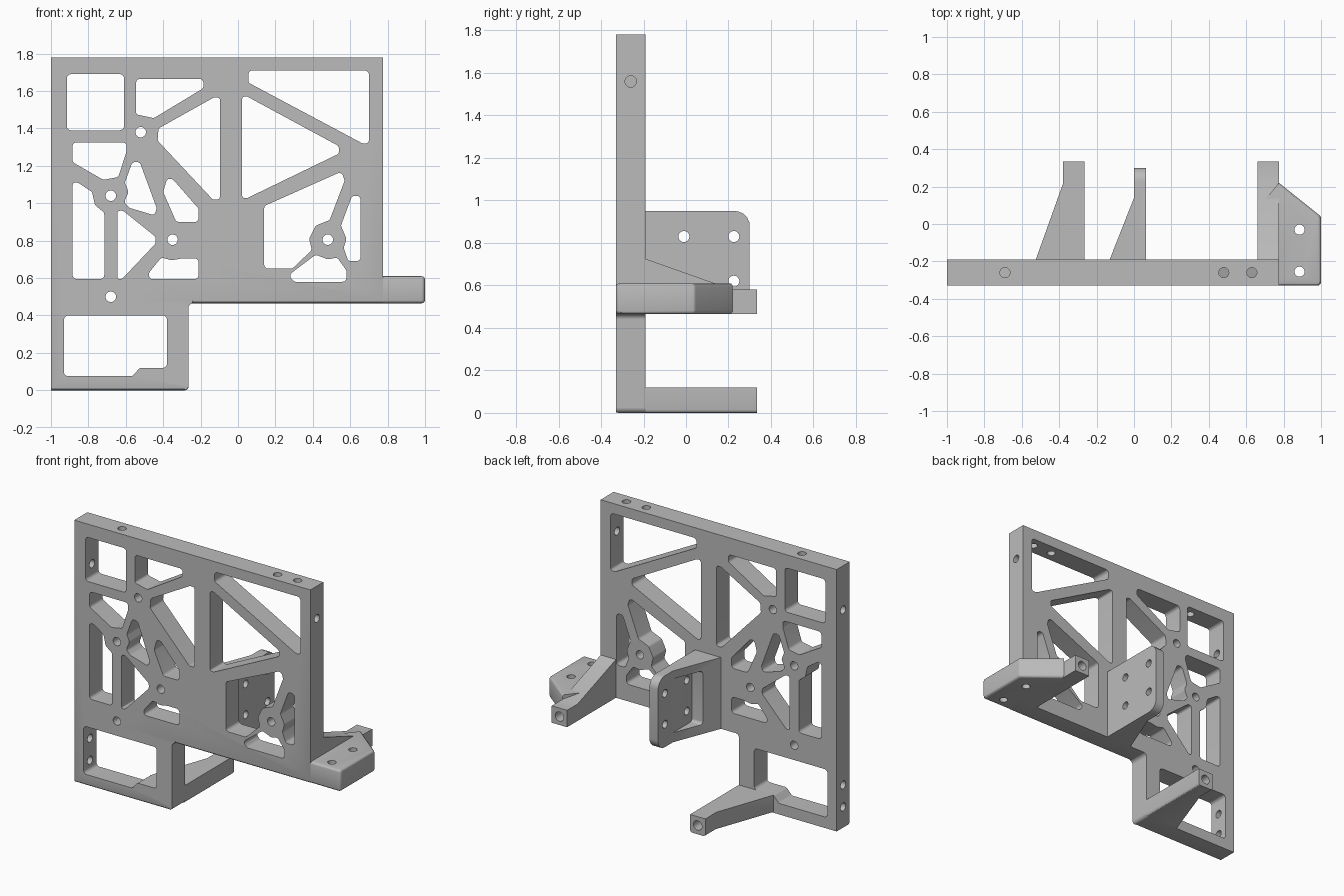
import bpy, bmesh, math
from mathutils import Vector

if "Cube" in bpy.data.objects:
    bpy.data.objects.remove(bpy.data.objects["Cube"])

grey = bpy.data.materials.new("machined grey")
grey.diffuse_color = (0.5, 0.5, 0.5, 1)
grey.use_nodes = True
grey.node_tree.nodes["Principled BSDF"].inputs["Base Color"].default_value = grey.diffuse_color

FRONT, BACK = -0.33, -0.19           # frame thickness
MID = (FRONT + BACK) / 2


def fillet(pts, r, steps=5):
    """Round the corners of a polygon; r is one radius or one per corner."""
    out, n = [], len(pts)
    for i in range(n):
        rad = r[i] if isinstance(r, (list, tuple)) else r
        p = Vector(pts[i])
        a, b = Vector(pts[i - 1]) - p, Vector(pts[(i + 1) % n]) - p
        half = a.angle(b) / 2
        if rad <= 0 or half > 1.5:
            out.append(p)
            continue
        d = min(rad / math.tan(half), 0.48 * min(a.length, b.length))
        s, e = p + a.normalized() * d, p + b.normalized() * d
        c = p + (a.normalized() + b.normalized()).normalized() * (d / math.cos(half))
        rr = (s - c).length
        for k in range(steps + 1):
            v = s.lerp(e, k / steps) - c
            out.append(c + v.normalized() * rr)
    return out


def circle(u, v, r, n=24):
    return [(u + r * math.cos(2 * math.pi * i / n), v + r * math.sin(2 * math.pi * i / n)) for i in range(n)]


def prism(bm, pts, axis, a, b):
    """Extrude a 2D outline along an axis from a to b."""
    place = {"x": lambda u, v, d: (d, u, v), "y": lambda u, v, d: (u, d, v), "z": lambda u, v, d: (u, v, d)}[axis]
    lo = [bm.verts.new(place(p[0], p[1], a)) for p in pts]
    hi = [bm.verts.new(place(p[0], p[1], b)) for p in pts]
    bm.faces.new(lo)
    bm.faces.new(hi[::-1])
    for i in range(len(pts)):
        j = (i + 1) % len(pts)
        bm.faces.new((lo[j], lo[i], hi[i], hi[j]))


def make(name, bm):
    bmesh.ops.recalc_face_normals(bm, faces=bm.faces)
    me = bpy.data.meshes.new(name)
    bm.to_mesh(me)
    bm.free()
    ob = bpy.data.objects.new(name, me)
    bpy.context.collection.objects.link(ob)
    me.materials.append(grey)
    return ob


def solid(name, *shape):
    bm = bmesh.new()
    prism(bm, *shape)
    return make(name, bm)


def combine(ob, tool, op="DIFFERENCE"):
    """Apply a boolean and remove the tool."""
    m = ob.modifiers.new("cut", "BOOLEAN")
    m.operation, m.solver, m.object = op, "EXACT", tool
    tool.hide_render = True
    bpy.context.view_layer.objects.active = ob
    bpy.ops.object.modifier_apply(modifier=m.name)
    bpy.data.objects.remove(tool)


def bevel(ob, width, test):
    """Round the edges whose two end points pass the test."""
    bm = bmesh.new()
    bm.from_mesh(ob.data)
    es = [e for e in bm.edges if test(e.verts[0].co, e.verts[1].co)]
    bmesh.ops.bevel(bm, geom=es, offset=width, segments=3, profile=0.5, affect="EDGES")
    bm.to_mesh(ob.data)
    bm.free()


# main frame plate with rounded lower front edges
frame = solid("frame_plate", fillet([(-1, 0), (-.265, 0), (-.265, .465), (.775, .465), (.775, 1.78), (-1, 1.78)],
                                    [0, .025, .025, 0, 0, 0]), "y", FRONT, BACK)
bevel(frame, .015, lambda p, q: max(p.y, q.y) < FRONT + .001 and abs(p.z - q.z) < .001 and p.z < .5)

# lightening openings
windows = bmesh.new()


def window(pts, r=.022):
    prism(windows, fillet(pts, r), "y", FRONT - .1, BACK + .1)


window([(-.915, 1.39), (-.61, 1.39), (-.61, 1.69), (-.915, 1.69)])
window([(-.545, 1.665), (-.185, 1.665), (-.185, 1.615), (-.45, 1.455), (-.52, 1.47), (-.545, 1.475)])
window([(-.095, 1.565), (-.095, 1.02), (-.135, 1.02), (-.43, 1.335), (-.425, 1.40), (-.13, 1.565)])
window([(.055, 1.71), (.70, 1.71), (.70, 1.32), (.665, 1.32), (.055, 1.645)])
window([(.022, 1.57), (.05, 1.57), (.54, 1.305), (.54, 1.265), (.05, 1.028), (.022, 1.028)])
window([(.14, .985), (.555, 1.17), (.57, 1.12), (.49, .91), (.415, .88), (.38, .81), (.395, .75), (.29, .65),
        (.14, .65)])
window([(.61, 1.04), (.655, 1.04), (.655, .69), (.59, .69), (.565, .76), (.58, .81), (.55, .88)])
window([(.27, .615), (.30, .58), (.58, .58), (.58, .64), (.53, .71), (.48, .70), (.415, .725)])
window([(-.885, 1.325), (-.595, 1.325), (-.595, 1.28), (-.64, 1.14), (-.72, 1.125), (-.885, 1.22)])
window([(-.885, 1.11), (-.855, 1.11), (-.78, 1.06), (-.765, .99), (-.715, .95), (-.715, .595), (-.885, .595)])
window([(-.565, 1.22), (-.525, 1.22), (-.435, .975), (-.445, .935), (-.58, .975), (-.61, 1.005), (-.585, 1.06),
        (-.605, 1.11)])
window([(-.38, 1.13), (-.35, 1.13), (-.21, .97), (-.21, .90), (-.33, .90), (-.40, 1.06)])
window([(-.645, .96), (-.615, .96), (-.44, .82), (-.44, .785), (-.62, .595), (-.645, .595)])
window([(-.41, .71), (-.355, .695), (-.30, .705), (-.21, .705), (-.21, .595), (-.475, .595), (-.475, .63)])
window([(-.93, .40), (-.38, .40), (-.38, .12), (-.525, .12), (-.565, .075), (-.93, .075)])
combine(frame, make("window_cutter", windows))

# screw holes through the face, the top edge and both side edges
drill = bmesh.new()
for x, z in [(-.52, 1.38), (-.68, 1.04), (-.35, .805), (-.68, .5), (.48, .805)]:
    prism(drill, circle(x, z, .028), "y", FRONT - .1, BACK + .1)
for x in (-.69, .48, .63):
    prism(drill, circle(x, MID, .027), "z", 1.66, 1.85)
for z in (1.48, .29, .14):
    prism(drill, circle(MID, z, .027), "x", -1.1, -.89)
prism(drill, circle(MID, 1.56, .027), "x", .67, .9)
combine(frame, make("frame_drill", drill))

# lower support arm, flared where it meets the frame
lower = solid("lower_arm", [(-.525, BACK), (-.38, .215), (-.38, .335), (-.265, .335), (-.265, BACK)], "z", 0, .12)
bevel(lower, .015, lambda p, q: max(p.z, q.z) < .001 and p.y != q.y)
combine(lower, solid("arm_drill", circle(-.322, .06, .032), "y", .2, .5))

# upper support arm with a sloping rib
upper = solid("upper_arm", [(BACK, .465), (BACK, .725), (.22, .58), (.335, .58), (.335, .465)], "x", .66, .775)
combine(upper, solid("arm_drill", circle(.717, .522, .032), "y", .2, .5))

# side lug with two vertical holes
lug = solid("side_lug", fillet([(.7, FRONT + .002), (1, FRONT), (1, .04), (.775, .22), (.7, .13)],
                               [0, .02, .02, 0, 0]), "z", .465, .61)
bevel(lug, .017, lambda p, q: abs(p.z - q.z) < .001 and min(p.x, q.x) > .699 and max(p.x, q.x) > .78)
holes = bmesh.new()
for y in (-.255, -.03):
    prism(holes, circle(.885, y, .027), "z", .3, .8)
combine(lug, make("lug_drill", holes))

# rear mounting bracket with flared root, screw pocket and four holes
bracket = solid("rear_bracket", fillet([(BACK, .465), (.3, .465), (.3, .95), (BACK, .95)], [0, .07, .07, 0]),
                "x", 0, .065)
combine(bracket, solid("bracket_root", [(-.13, BACK), (0, .14), (.03, .14), (.03, BACK)], "z", .465, .95), "UNION")
combine(bracket, solid("pocket", fillet([(-.065, .53), (.2, .53), (.2, .895), (-.065, .895)], .02), "x", -.3, 0))
holes = bmesh.new()
for y in (-.01, .225):
    for z in (.62, .83):
        prism(holes, circle(y, z, .026), "x", -.2, .2)
combine(bracket, make("bracket_drill", holes))

# smooth the fillets, keep hard edges sharp
for ob in bpy.context.scene.objects:
    bpy.ops.object.select_all(action="DESELECT")
    ob.select_set(True)
    bpy.context.view_layer.objects.active = ob
    bpy.ops.object.shade_smooth_by_angle(angle=math.radians(30))
